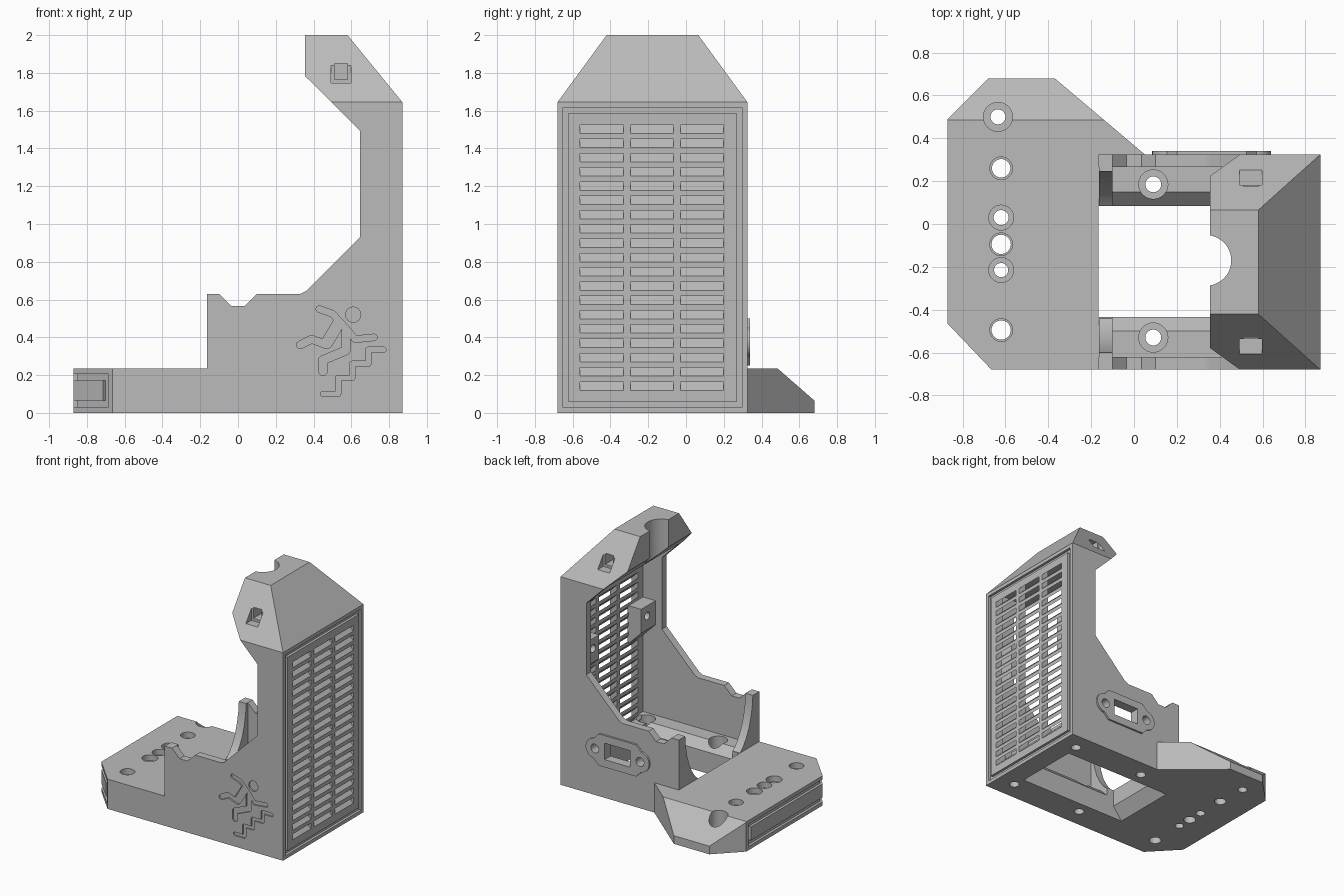
import bpy, bmesh, math
from mathutils import Vector, Matrix

old = bpy.data.objects.get("Cube")
if old:
    bpy.data.objects.remove(old, do_unlink=True)

grey = bpy.data.materials.new("plain_grey")
grey.use_nodes = True
colour = (0.5, 0.5, 0.5, 1)
grey.diffuse_color = colour
grey.node_tree.nodes["Principled BSDF"].inputs["Base Color"].default_value = colour


def finish(name, bm):
    bmesh.ops.recalc_face_normals(bm, faces=bm.faces)
    mesh = bpy.data.meshes.new(name)
    bm.to_mesh(mesh)
    bm.free()
    mesh.materials.append(grey)
    ob = bpy.data.objects.new(name, mesh)
    bpy.context.collection.objects.link(ob)
    return ob


def add_prism(bm, pts, axis, lo, hi):
    """Extrude a 2D outline along an axis; outline uses the other two axes in order."""
    def place(p, d):
        c = list(p)
        c.insert("xyz".index(axis), d)
        return c
    a, b = [[bm.verts.new(place(p, d)) for p in pts] for d in (lo, hi)]
    bm.faces.new(a)
    bm.faces.new(b)
    for i in range(len(pts)):
        j = (i + 1) % len(pts)
        bm.faces.new((a[i], a[j], b[j], b[i]))


def prism(name, pts, axis, lo, hi):
    bm = bmesh.new()
    add_prism(bm, pts, axis, lo, hi)
    return finish(name, bm)


def rect(u0, u1, v0, v1):
    return [(u0, v0), (u1, v0), (u1, v1), (u0, v1)]


def circle(u, v, r, n=32):
    return [(u + r * math.cos(k * math.tau / n), v + r * math.sin(k * math.tau / n)) for k in range(n)]


def boolean(target, tool, op="DIFFERENCE", self_hit=False):
    tool.hide_render = True
    mod = target.modifiers.new("bool", "BOOLEAN")
    mod.operation, mod.solver, mod.object = op, "EXACT", tool
    mod.use_self = self_hit
    bpy.context.view_layer.objects.active = target
    bpy.ops.object.modifier_apply(modifier=mod.name)
    bpy.data.objects.remove(tool, do_unlink=True)


def cut(target, pts, axis, lo, hi):
    boolean(target, prism("cutter", pts, axis, lo, hi))


def inset(pts, d):
    """Mitred inward offset of a counter-clockwise outline."""
    out = []
    for i, p in enumerate(pts):
        p = Vector(p)
        e1 = (p - Vector(pts[i - 1])).normalized()
        e2 = (Vector(pts[(i + 1) % len(pts)]) - p).normalized()
        n1, n2 = Vector((-e1.y, e1.x)), Vector((-e2.y, e2.x))
        out.append(tuple(p + (n1 + n2) * d / (1 + n1.dot(n2))))
    return out


def groove(target, outline, axis, lo, hi):
    ring = prism("groove_cutter", inset(outline, 0.028), axis, lo, hi)
    cut(ring, inset(outline, 0.058), axis, lo - 0.1, hi + 0.1)
    boolean(target, ring)


# Main shell: side profile extruded across, then hollowed
FRONT, BACK = -0.68, 0.325
edge = [(0.495, 1.645), (0.645, 1.495), (0.645, 0.93), (0.36, 0.645), (0.33, 0.63), (0.1, 0.63),
        (0.035, 0.565), (-0.035, 0.565), (-0.1, 0.63), (-0.165, 0.63), (-0.165, 0.235)]
head = [(0.87, 0), (0.87, 1.645), (0.58, 2), (0.355, 2), (0.355, 1.783)]
body = prism("stand_body", [(-0.87, 0)] + head + edge + [(-0.87, 0.235)], "y", FRONT, BACK)
cut(body, rect(-0.3, 0.81, 0.235, 1.645), "y", -0.62, 0.265)

# Sloping sides of the head and the front corner of the base
cut(body, [(BACK, 1.645), (0.5, 1.645), (0.5, 2.1), (-0.008, 2.1)], "x", 0.2, 1)
cut(body, [(FRONT, 1.645), (-0.85, 1.645), (-0.85, 2.1), (-0.347, 2.1)], "x", 0.2, 1)
cut(body, [(-0.665, FRONT), (-0.95, -0.381), (-0.95, FRONT - 0.1), (-0.57, FRONT - 0.1)], "z", -0.1, 0.4)

# Framing grooves on both sides and on the vent wall
side = [(0.87, 0), (0.87, 1.645)] + edge
groove(body, [(-0.665, 0)] + side + [(-0.665, 0.235)], "y", FRONT - 0.05, FRONT + 0.02)
groove(body, [(-0.165, 0)] + side[:-1], "y", BACK - 0.02, BACK + 0.05)
groove(body, rect(FRONT, BACK, 0, 1.645), "x", 0.85, 0.95)

# Base wing with a sloped rear edge
wing = prism("base_wing", [(-0.87, 0.2), (0.05, 0.2), (0.05, BACK), (-0.37, 0.68), (-0.68, 0.68), (-0.87, 0.49)],
             "z", 0, 0.235)
cut(wing, [(0.485, 0.235), (0.68, 0.065), (0.8, -0.04), (0.8, 0.4), (0.485, 0.4)], "x", -1, 1)
boolean(body, wing, "UNION")

# Floor opening, bevelled above and flared below
cut(body, rect(-0.165, 0.68, -0.435, 0.085), "z", -0.1, 0.3)
cut(body, [(0.16, 0.245), (0.085, 0.17), (-0.435, 0.17), (-0.51, 0.245)], "x", -0.1, 0.68)
cut(body, [(-0.25, -0.01), (-0.165, 0.1), (0.68, 0.1), (0.71, -0.01)], "y", -0.435, 0.085)

# Groove around the end of the base
bm = bmesh.new()
outer = [(-0.71, -0.682), (-0.9, -0.477), (-0.9, 0.46)]
inner = [(-0.85, 0.46), (-0.85, -0.457), (-0.671, -0.644)]
add_prism(bm, outer + inner, "z", 0.03, 0.207)
band = finish("band_cutter", bm)
outer = [(-0.738, -0.652), (-0.95, -0.49), (-0.95, 0.43)]
inner = [(-0.8, 0.43), (-0.8, -0.44), (-0.67, -0.58)]
cut(band, outer + inner, "z", 0.065, 0.172)
boolean(body, band)

# Louvred vents slanting down towards the outside
bm = bmesh.new()
for row in range(19):
    z = 0.142 + row * 0.0756
    for y in (-0.56, -0.295, -0.03):
        slot = [(0.78, z + 0.0675), (0.78, z + 0.1125), (0.9, z - 0.0075), (0.9, z - 0.0525)]
        add_prism(bm, slot, "y", y, y + 0.228)
boolean(body, finish("vent_cutter", bm))

# Screw holes: x, y, bore radius, recess radius, recess floor
holes = [(-0.635, 0.5, 0.035, 0.068, 0.1), (-0.62, 0.26, 0.043, 0.053, 0.19), (-0.62, 0.03, 0.035, 0.058, 0.19),
         (-0.62, -0.095, 0.045, 0.053, 0.19), (-0.62, -0.215, 0.033, 0.058, 0.19),
         (-0.62, -0.495, 0.045, 0.053, 0.19)]
holes += [(x, y, 0.037, 0.068, 0.13) for x in (0.09, 0.72) for y in (-0.53, 0.185)]
for x, y, bore, recess, floor in holes:
    cut(body, circle(x, y, bore), "z", -0.1, 0.3)
    cut(body, circle(x, y, recess), "z", floor, 0.4)

# Half-round notch and square sockets in the head
cut(body, circle(0.336, -0.17, 0.118, 48), "z", 1.5, 2.2)
mid = (FRONT + BACK) / 2
for s in (-1, 1):
    for size, depth in ((0.052, 0.36), (0.035, 0.24)):
        cut(body, rect(0.545 - size, 0.545 + size, 1.808 - size * 1.2, 1.808 + size * 1.2), "y",
            *sorted((mid + s * depth, mid + s * 0.6)))

# Engraved climbing figure and stairs
bm = bmesh.new()
strokes = [
    (0.034, [(0.43, 0.55), (0.5, 0.525), (0.57, 0.45), (0.62, 0.39), (0.72, 0.4)]),
    (0.06, [(0.53, 0.47), (0.47, 0.37)]),
    (0.045, [(0.57, 0.43), (0.57, 0.33), (0.45, 0.28), (0.45, 0.22)]),
    (0.04, [(0.33, 0.36), (0.39, 0.39), (0.47, 0.36)]),
    (0.028, [(0.45, 0.1), (0.53, 0.1), (0.53, 0.185), (0.605, 0.185), (0.605, 0.26), (0.69, 0.26),
             (0.69, 0.335), (0.77, 0.335)])]
deep = 0
for width, path in strokes:
    for p, q in zip(path, path[1:]):
        ang = math.atan2(q[1] - p[1], q[0] - p[0])
        caps = []
        for c, start in ((q, ang - math.pi / 2), (p, ang + math.pi / 2)):
            caps += [(c[0] + width / 2 * math.cos(start + k * math.pi / 6),
                      c[1] + width / 2 * math.sin(start + k * math.pi / 6)) for k in range(7)]
        deep += 0.0003
        add_prism(bm, caps, "y", FRONT - 0.05 - deep, FRONT + 0.012)
add_prism(bm, circle(0.61, 0.52, 0.04), "y", FRONT - 0.05, FRONT + 0.012)
boolean(body, finish("figure_cutter", bm), self_hit=True)

# Raised socket plate on the back
plate = prism("socket_plate", [(0.2, 0.25), (0.525, 0.25), (0.575, 0.3), (0.575, 0.45), (0.525, 0.5), (0.2, 0.5),
                               (0.15, 0.45), (0.15, 0.3)], "y", BACK - 0.01, BACK + 0.015)
for x in (0.165, 0.56):
    boolean(plate, prism("ear", circle(x, 0.375, 0.08), "y", BACK - 0.01, BACK + 0.015), "UNION")
for ob in (body, plate):
    cut(ob, rect(0.25, 0.475, 0.31, 0.44), "y", 0.2, 0.4)
    for x in (0.165, 0.56):
        cut(ob, circle(x, 0.375, 0.035), "y", 0.2, 0.4)

# Curved fins and inner brackets, mirrored front to back
parts = [body, plate]
fin = [(0.28, 0.63), (0.245, 0.63), (0.238, 0.55), (0.222, 0.47), (0.197, 0.39), (0.16, 0.32),
       (0.12, 0.265), (0.085, 0.235), (0.085, 0.2), (0.28, 0.2)]
for label, s in (("back", 1), ("front", -1)):
    def flip(y):
        return mid + s * (y - mid)
    parts.append(prism(label + "_fin", [(flip(y), z) for y, z in fin], "x", -0.1645, -0.1))
    bracket = prism(label + "_bracket", [(0.82, 1.14), (0.7, 1.14), (0.7, 0.95), (0.82, 0.83)], "y",
                    *sorted((flip(0.085), flip(0.28))))
    cut(bracket, circle(flip(0.16), 1.06, 0.03), "x", 0.6, 0.79)
    parts.append(bracket)

bpy.ops.object.select_all(action="DESELECT")
for ob in parts:
    ob.select_set(True)
bpy.context.view_layer.objects.active = body
bpy.ops.object.shade_smooth_by_angle(angle=math.radians(20))
